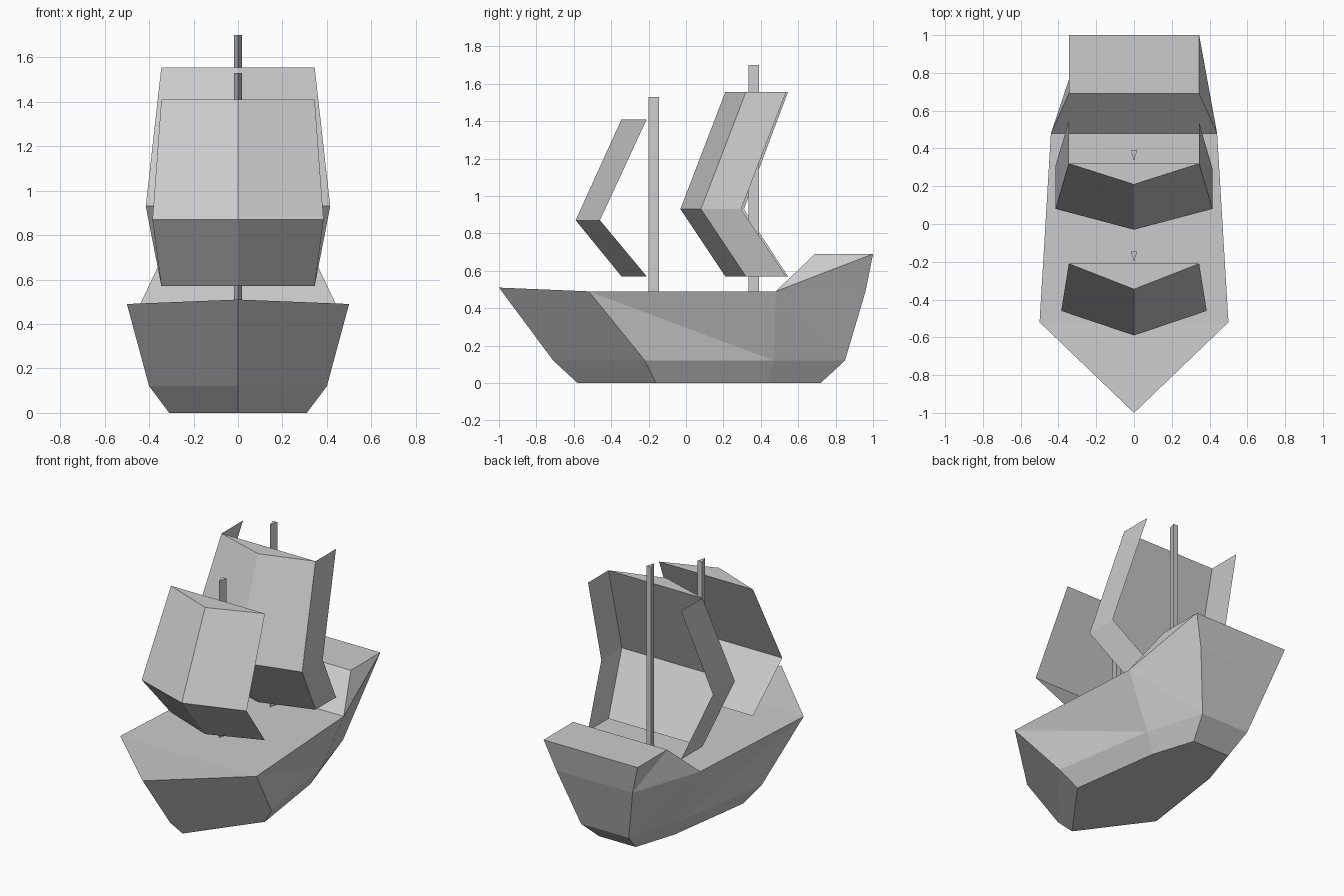
import bpy, bmesh

if "Cube" in bpy.data.objects:
    bpy.data.objects.remove(bpy.data.objects["Cube"])


def make(name, verts, faces):
    bm = bmesh.new()
    vs = [bm.verts.new(v) for v in verts]
    for f in faces:
        bm.faces.new([vs[i] for i in f])
    bmesh.ops.recalc_face_normals(bm, faces=bm.faces)
    me = bpy.data.meshes.new(name)
    bm.to_mesh(me)
    bm.free()
    ob = bpy.data.objects.new(name, me)
    bpy.context.collection.objects.link(ob)
    return ob


# Hull: half stations (rim, chine, keel), mirrored side by side
half = [
    (.5, -.52, .49), (.4, -.22, .12), (.31, -.16, 0),       # 0-2 shoulder
    (.44, .48, .49), (.29, .47, .12), (.225, .44, 0),       # 3-5 rear deck
    (.28, .96, .49), (.175, .85, .12), (.135, .72, 0),      # 6-8 transom
    (.345, .69, .69), (.345, 1, .69),                       # 9-10 raised stern
]
bow = [(0, -1, .51), (0, -.71, .12), (0, -.58, 0)]          # 22-24
verts = half + [(-x, y, z) for x, y, z in half] + bow
faces = [(22, 0, 11), (0, 3, 14, 11), (3, 9, 20, 14), (9, 10, 21, 20),   # decks
         (24, 2, 13), (2, 5, 16, 13), (5, 8, 19, 16),                    # bottom
         (10, 6, 17, 21), (6, 7, 18, 17), (7, 8, 19, 18)]                # transom
for o in (0, 11):
    sides = [(22, 0 + o, 1 + o, 23), (23, 1 + o, 2 + o, 24)]
    for t in [(0, 1, 4), (0, 4, 3), (1, 2, 5, 4), (3, 4, 7), (3, 7, 6), (4, 5, 8, 7)]:
        sides.append(tuple(i + o for i in t))
    faces += sides
faces += [(3, 9, 10), (3, 10, 6), (14, 20, 17), (20, 21, 17)]
make("hull", verts, faces)


# Sails: wedge section swept through three levels (half width, centre y, edge y, z)
def sail(name, levels):
    vs, fs = [], [(0, 1, 2), (6, 7, 8)]
    for w, yc, ye, z in levels:
        vs += [(-w, ye, z), (0, yc, z), (w, ye, z)]
    for a in (0, 3):
        for i in range(3):
            j = (i + 1) % 3
            fs.append((a + i, a + j, a + 3 + j, a + 3 + i))
    make(name, vs, fs)


main = [(.345, .21, .32, 1.555), (.415, -.03, .08, .93), (.345, .21, .32, .57)]
sail("front_sail", [(.345, -.345, -.21, 1.41), (.385, -.59, -.46, .87),
                    (.345, -.345, -.21, .57)])
sail("main_sail", main)

# Thin side flaps behind the main sail
for side, s, tip, mid in (("left", -1, .545, .31), ("right", 1, .535, .295)):
    vs = []
    for (w, yc, ye, z), back in zip(main, (tip, mid, tip)):
        vs += [(s * w, ye, z), (s * w, back, z)]
    make(side + "_sail_flap", vs, [(0, 1, 3, 2), (2, 3, 5, 4)])

# Three-sided masts standing on the deck
for name, y, top in (("front_mast", -.2, 1.53), ("main_mast", .335, 1.70)):
    vs = [(x, y + d, z) for z in (.47, top)
          for x, d in ((0, 0), (.017, .055), (-.017, .055))]
    make(name, vs, [(0, 1, 2), (3, 4, 5), (0, 1, 4, 3), (1, 2, 5, 4), (2, 0, 3, 5)])
